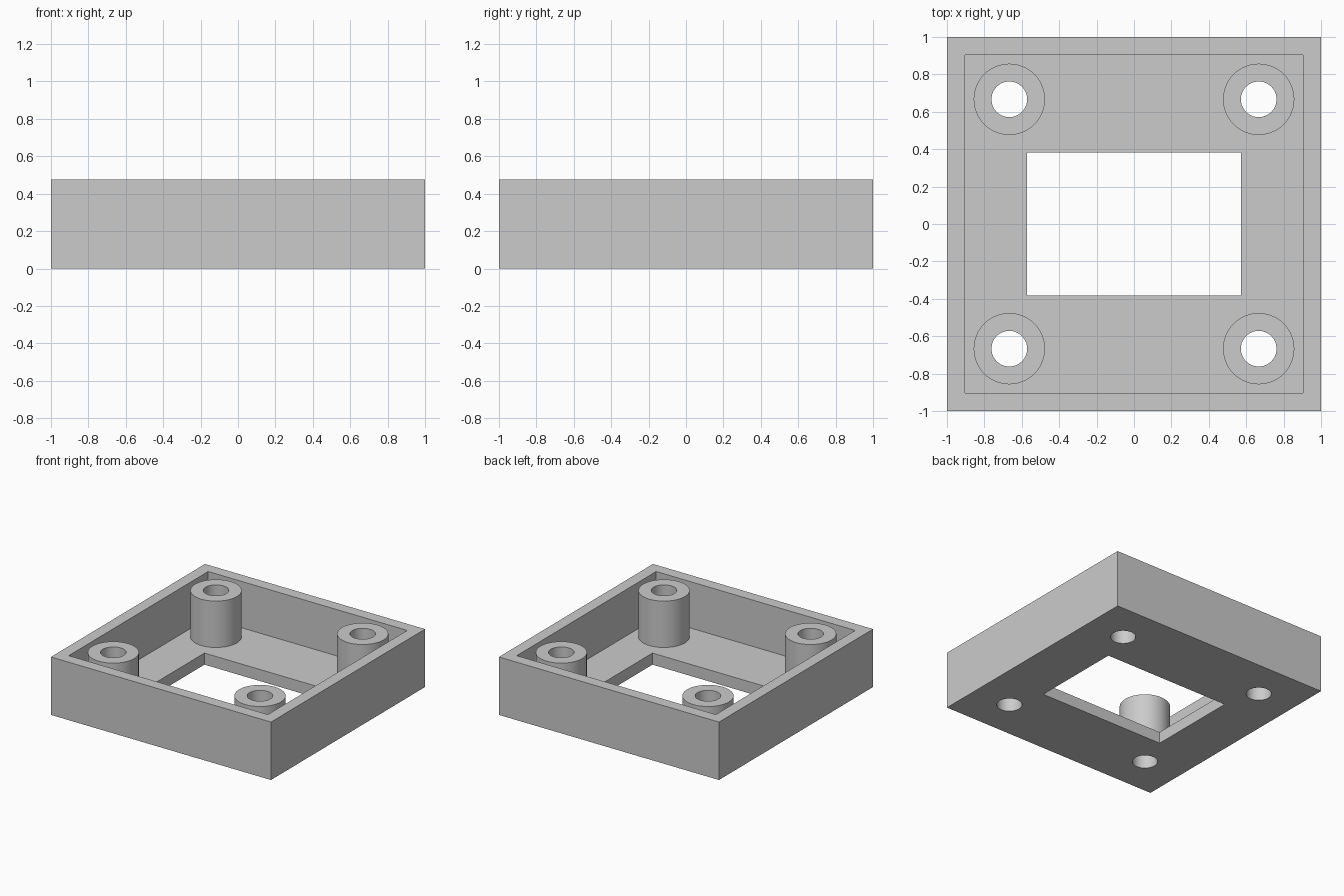
import bpy
import math

if "Cube" in bpy.data.objects:
    bpy.data.objects.remove(bpy.data.objects["Cube"])

U = 2 / 21            # design module: wall and floor thickness
H = 5 * U             # overall height
POST = 7 * U          # post offset from centre


def box(name, sx, sy, z0, z1):
    bpy.ops.mesh.primitive_cube_add(size=1, location=(0, 0, (z0 + z1) / 2))
    ob = bpy.context.object
    ob.name = name
    ob.scale = (sx, sy, z1 - z0)
    bpy.ops.object.transform_apply(location=True, rotation=False, scale=True)
    return ob


def cylinder(name, r, x, y, z0, z1):
    bpy.ops.mesh.primitive_cylinder_add(vertices=64, radius=r, depth=z1 - z0,
                                        location=(x, y, (z0 + z1) / 2))
    ob = bpy.context.object
    ob.name = name
    return ob


def combine(target, tool, operation):
    mod = target.modifiers.new(tool.name, 'BOOLEAN')
    mod.operation = operation
    mod.solver = 'EXACT'
    mod.object = tool
    bpy.context.view_layer.objects.active = target
    bpy.ops.object.modifier_apply(modifier=mod.name)
    bpy.data.objects.remove(tool)


# Open tray with a thin floor and walls
tray = box("mounting_tray", 2, 2, 0, H)
combine(tray, box("cavity", 2 - 2 * U, 2 - 2 * U, U, H + U), 'DIFFERENCE')

# Rectangular window in the floor
combine(tray, box("window", 12 * U, 8 * U, -U, 2 * U), 'DIFFERENCE')

# Four corner posts, each drilled right through the floor
for sx in (-1, 1):
    for sy in (-1, 1):
        x, y = sx * POST, sy * POST
        combine(tray, cylinder("post", 2 * U, x, y, U / 2, H), 'UNION')
        combine(tray, cylinder("screw_hole", U, x, y, -U, H + U), 'DIFFERENCE')

# Smooth round walls, crisp edges
bpy.ops.object.select_all(action='DESELECT')
tray.select_set(True)
bpy.context.view_layer.objects.active = tray
bpy.ops.object.shade_smooth_by_angle(angle=math.radians(30))
